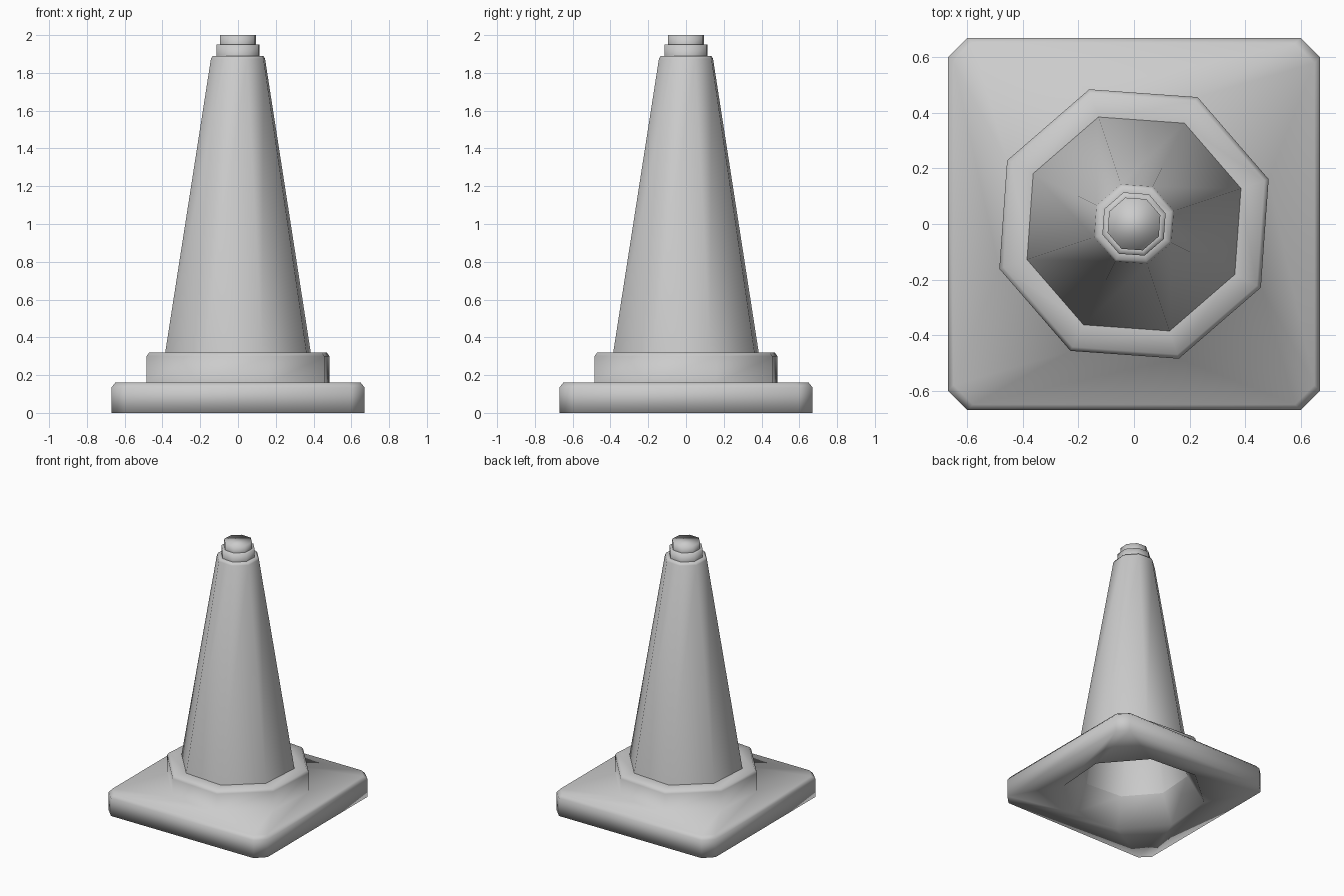
import bpy
import bmesh
import math

if "Cube" in bpy.data.objects:
    bpy.data.objects.remove(bpy.data.objects["Cube"])

TWIST = math.radians(18.4)   # the octagonal parts are slightly turned


def octagon(radius, z):
    return [(radius * math.cos(TWIST + k * math.pi / 4),
             radius * math.sin(TWIST + k * math.pi / 4), z) for k in range(8)]


def cut_square(half, z, cut=0.07):
    # square with cut corners, listed to pair up with octagon()
    pts, a, b = [], half, half - cut
    x, y, u, v = a, b, b, a
    for _ in range(4):
        pts += [(x, y, z), (u, v, z)]
        x, y, u, v = -y, x, -v, u
    return pts


def loft(name, rings, cap_start=False, cap_end=False):
    bm = bmesh.new()
    loops = [[bm.verts.new(p) for p in ring] for ring in rings]
    for a, b in zip(loops, loops[1:]):
        for i in range(8):
            j = (i + 1) % 8
            bm.faces.new((a[i], a[j], b[j], b[i]))
    if cap_start:
        bm.faces.new(loops[0][::-1])
    if cap_end:
        bm.faces.new(loops[-1])
    for f in bm.faces:
        f.smooth = True
    mesh = bpy.data.meshes.new(name)
    bm.to_mesh(mesh)
    bm.free()
    obj = bpy.data.objects.new(name, mesh)
    bpy.context.collection.objects.link(obj)
    return obj


# Square foot flowing into the octagonal collar, open underneath
loft("base_and_collar", [
    octagon(0.39, 0.20), octagon(0.51, 0.0),
    cut_square(0.67, 0.0), cut_square(0.67, 0.135), cut_square(0.65, 0.16),
    octagon(0.511, 0.16), octagon(0.511, 0.30),
    octagon(0.495, 0.32), octagon(0.40, 0.32)])

# Hollow inside of the cone
loft("cone_lining", [octagon(0.13, 1.85), octagon(0.39, 0.20)], cap_start=True)

# Tapered body with a small rounded shoulder
loft("cone_body", [
    octagon(0.406, 0.32), octagon(0.151, 1.875),
    octagon(0.142, 1.89), octagon(0.118, 1.89)])

# Stepped tip
loft("tip_ring", [octagon(0.12, 1.89), octagon(0.12, 1.95), octagon(0.10, 1.95)])
loft("tip_cap", [octagon(0.10, 1.95), octagon(0.10, 2.0)], cap_end=True)
